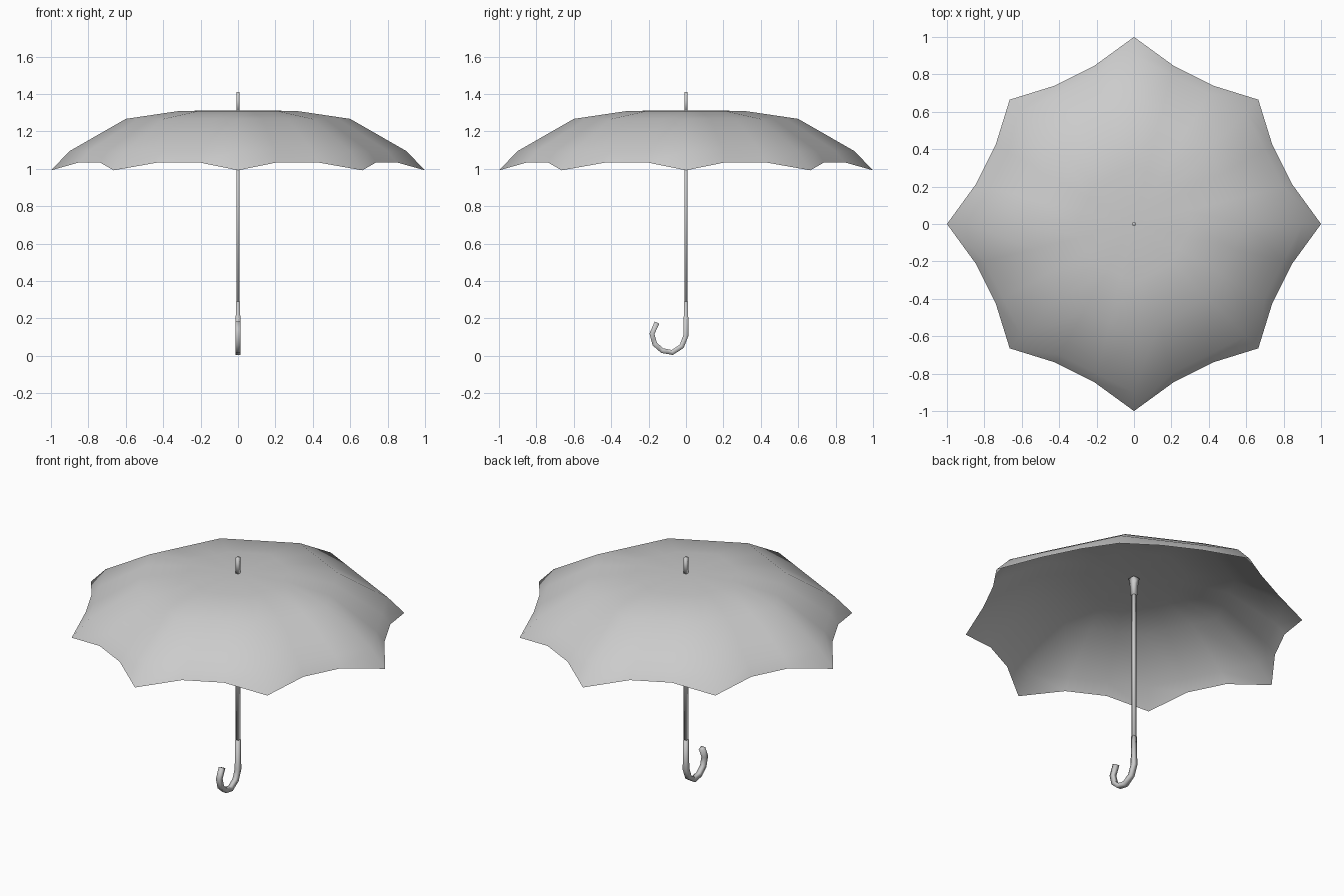
import bpy, bmesh
from math import sin, cos, pi
from mathutils import Vector

cube = bpy.data.objects.get("Cube")
if cube:
    bpy.data.objects.remove(cube, do_unlink=True)

grey = bpy.data.materials.new("plain grey")
grey.use_nodes = True
colour = (0.6, 0.6, 0.6, 1)
grey.diffuse_color = colour
grey.node_tree.nodes["Principled BSDF"].inputs["Base Color"].default_value = colour


def finish(name, bm, closed=True):
    if closed:
        bmesh.ops.recalc_face_normals(bm, faces=bm.faces)
    for f in bm.faces:
        f.smooth = True
    mesh = bpy.data.meshes.new(name)
    bm.to_mesh(mesh)
    bm.free()
    mesh.materials.append(grey)
    obj = bpy.data.objects.new(name, mesh)
    bpy.context.collection.objects.link(obj)
    return obj


def square_tube(name, path, halves):
    """Sweep a square along a path of (y, z) points, one half width per point."""
    bm = bmesh.new()
    pts = [Vector((0, y, z)) for y, z in path]
    side = Vector((1, 0, 0))
    rings = []
    for i, (p, h) in enumerate(zip(pts, halves)):
        ahead = (pts[min(i + 1, len(pts) - 1)] - p).normalized()
        behind = (p - pts[max(i - 1, 0)]).normalized()
        across = (ahead + behind).normalized().cross(side)
        rings.append([bm.verts.new(p + h * (a * side + b * across))
                      for a, b in ((-1, -1), (1, -1), (1, 1), (-1, 1))])
    for lo, hi in zip(rings, rings[1:]):
        for k in range(4):
            n = (k + 1) % 4
            bm.faces.new((lo[k], lo[n], hi[n], hi[k]))
    bm.faces.new(rings[0])
    bm.faces.new(rings[-1])
    return finish(name, bm)


# Canopy: eight ribs, each panel split in three, scalloped at the hem
RIBS, SPLIT = 8, 3


def rib_point(i, r):
    if i % 2:
        r *= 0.94
    a = 2 * pi * i / RIBS
    return Vector((r * cos(a), r * sin(a), 0))


def canopy_ring(bm, r, z, hem_scale=1, hem_lift=0):
    ring = []
    for i in range(RIBS):
        for s in range(SPLIT):
            p = rib_point(i, r).lerp(rib_point(i + 1, r), s / SPLIT)
            if s:
                p *= hem_scale
            p.z = z + (hem_lift if s else 0)
            ring.append(bm.verts.new(p))
    return ring


bm = bmesh.new()
rings = [canopy_ring(bm, 1, 0.992, 0.953, 0.043)]
for r, z in ((0.9, 1.095), (0.6, 1.267), (0.31, 1.31)):
    rings.append(canopy_ring(bm, r, z))
count = RIBS * SPLIT
for lo, hi in zip(rings, rings[1:]):
    for k in range(count):
        n = (k + 1) % count
        bm.faces.new((lo[k], lo[n], hi[n], hi[k]))
crown = bm.verts.new((0, 0, 1.312))
for k in range(count):
    bm.faces.new((rings[-1][k], rings[-1][(k + 1) % count], crown))
finish("canopy", bm, closed=False)

# Shaft, tip above the canopy and collar beneath it
square_tube("shaft", [(0, 0.27), (0, 1.31)], [0.009] * 2)
square_tube("tip", [(0, 1.3), (0, 1.41)], [0.009] * 2)
square_tube("collar", [(0, 1.2), (0, 1.27), (0, 1.305)], [0.015, 0.017, 0.022])

# Hooked handle curling to the front
hook = [(0, 0.29), (0, 0.11), (-0.023, 0.051), (-0.073, 0.018), (-0.127, 0.028),
        (-0.167, 0.063), (-0.182, 0.118), (-0.155, 0.178)]
square_tube("handle", hook, [0.011] + [0.0135] * (len(hook) - 1))
